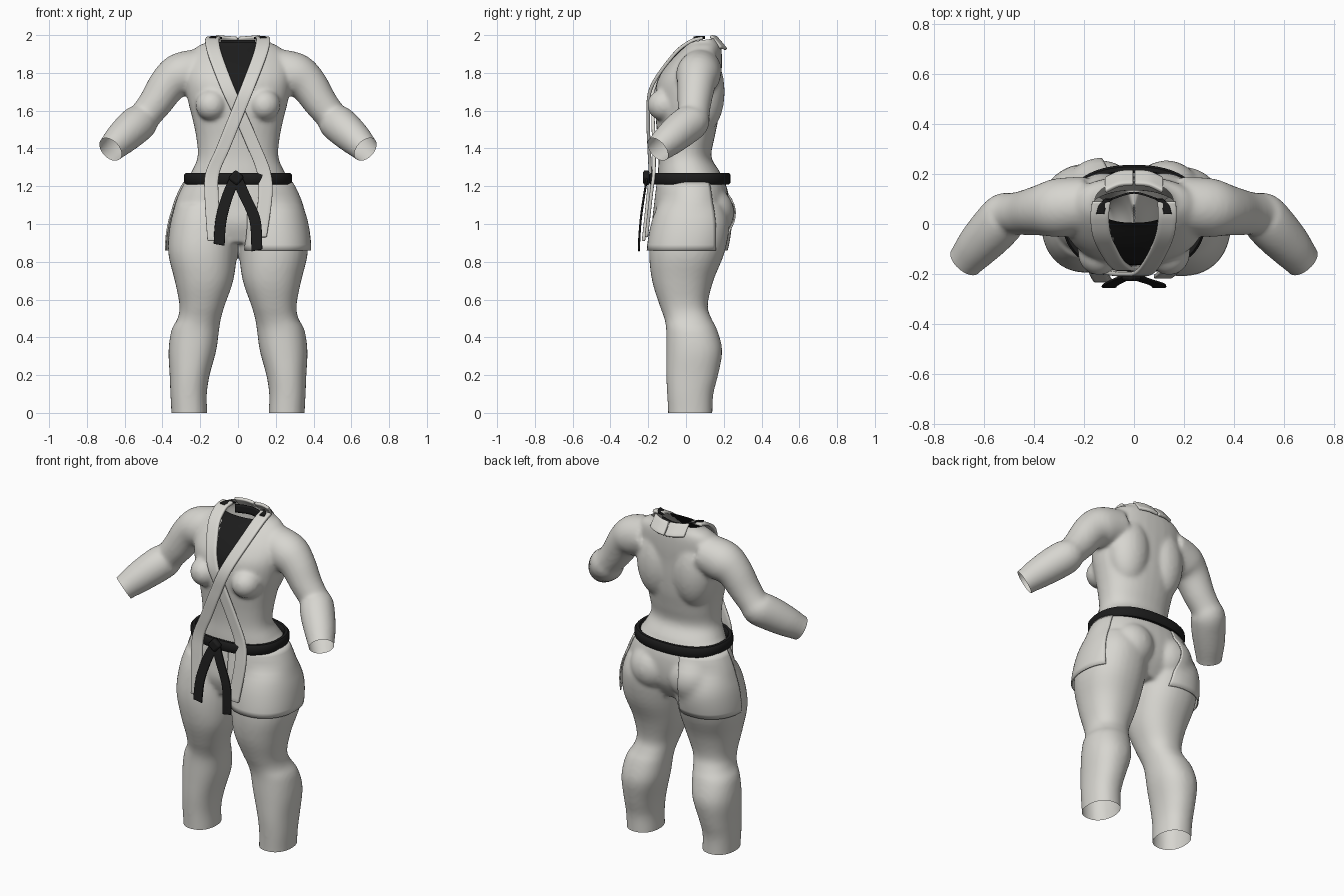
import bpy, bmesh, math
from mathutils import Vector, Matrix
from mathutils.bvhtree import BVHTree

if "Cube" in bpy.data.objects:
    bpy.data.objects.remove(bpy.data.objects["Cube"])


def material(name, rgb):
    m = bpy.data.materials.new(name)
    m.use_nodes = True
    m.diffuse_color = (*rgb, 1)
    m.node_tree.nodes["Principled BSDF"].inputs["Base Color"].default_value = (*rgb, 1)
    return m


CLOTH = material("off white cotton", (0.68, 0.67, 0.63))
BLACK = material("black cloth", (0.012, 0.012, 0.012))


def spline(pts, n=4):
    """Smooth curve through tuples of any length."""
    pts = [Vector(p) for p in pts]
    pts = [pts[0]] + pts + [pts[-1]]
    out = []
    for a, b, c, d in zip(pts, pts[1:], pts[2:], pts[3:]):
        for i in range(n):
            t = i / n
            out.append(b + 0.5 * t * ((c - a) + t * ((2 * a - 5 * b + 4 * c - d)
                                                    + t * (3 * (b - c) + d - a))))
    return out + [pts[-1]]


def loft(bm, rings):
    """Skin a closed tube over rings of points."""
    rows = [[bm.verts.new(p) for p in r] for r in rings]
    n = len(rows[0])
    for a, b in zip(rows, rows[1:]):
        for i in range(n):
            j = (i + 1) % n
            bm.faces.new((a[i], a[j], b[j], b[i]))
    bm.faces.new(rows[0][::-1])
    bm.faces.new(rows[-1])


ANGLES = [math.tau * i / 32 for i in range(32)]


def upright(bm, rows, side=1, power=0.9):
    """Rows are height, x from, x to, y front, y back."""
    rings = []
    for z, x0, x1, y0, y1 in spline(rows):
        f = lambda v: math.copysign(abs(v) ** power, v)
        rings.append([(side * ((x0 + x1) / 2 + (x1 - x0) / 2 * f(math.cos(a))),
                       (y0 + y1) / 2 + (y1 - y0) / 2 * f(math.sin(a)), z) for a in ANGLES])
    loft(bm, rings)


def limb(bm, pts, side):
    """Points are x, y, z, radius along a bent limb."""
    path = spline(pts)
    rings = []
    for i, p in enumerate(path):
        t = (path[min(i + 1, len(path) - 1)] - path[max(i - 1, 0)]).xyz.normalized()
        u = t.cross(Vector((0, 0, 1))).normalized()
        v = u.cross(t)
        ring = [p.xyz + p.w * (u * math.cos(a) + v * math.sin(a)) for a in ANGLES]
        rings.append([(side * q.x, q.y, q.z) for q in ring])
    loft(bm, rings)


def bulge(bm, centre, size):
    bmesh.ops.create_uvsphere(bm, u_segments=24, v_segments=16, radius=1,
                              matrix=Matrix.Translation(centre) @ Matrix.Diagonal((*size, 1)))


def finish(name, bm, mats, thickness=0, bevel=0):
    bmesh.ops.recalc_face_normals(bm, faces=bm.faces[:])
    me = bpy.data.meshes.new(name)
    bm.to_mesh(me)
    bm.free()
    ob = bpy.data.objects.new(name, me)
    bpy.context.collection.objects.link(ob)
    for m in mats:
        me.materials.append(m)
    if thickness:
        mod = ob.modifiers.new("thickness", "SOLIDIFY")
        mod.thickness, mod.offset = thickness, 0
    if bevel:
        mod = ob.modifiers.new("soft edge", "BEVEL")
        mod.width, mod.segments = bevel, 2
    bpy.ops.object.select_all(action="DESELECT")
    ob.select_set(True)
    bpy.context.view_layer.objects.active = ob
    bpy.ops.object.shade_smooth_by_angle(angle=math.radians(40))
    return ob


# Jacket torso and hips
bm = bmesh.new()
upright(bm, [(1.1, -.28, .28, -.15, .18), (1.25, -.255, .255, -.15, .19), (1.35, -.215, .215, -.145, .135),
             (1.45, -.22, .22, -.15, .15), (1.55, -.24, .24, -.16, .17), (1.65, -.265, .265, -.165, .18),
             (1.75, -.28, .28, -.155, .185), (1.83, -.28, .28, -.11, .19), (1.9, -.255, .255, -.05, .19),
             (1.94, -.215, .215, -.01, .185), (1.97, -.16, .16, .01, .175), (2.04, -.13, .13, .03, .15)])
upright(bm, [(1.27, -.25, .25, -.13, .18), (1.2, -.295, .295, -.15, .215), (1.1, -.335, .335, -.16, .225),
             (1.0, -.35, .35, -.165, .21), (.9, -.33, .33, -.13, .15)])
ARM = [(.18, .08, 1.82, .11), (.3, .065, 1.79, .118), (.37, .055, 1.74, .102), (.435, .045, 1.645, .09),
       (.49, .04, 1.575, .084), (.515, .03, 1.545, .096), (.56, -.02, 1.505, .097),
       (.62, -.085, 1.45, .088), (.675, -.15, 1.395, .072), (.72, -.2, 1.35, .066)]
LEG = [(1.1, .02, .33, -.14, .2), (1.0, .0, .36, -.175, .23), (.85, .005, .37, -.195, .205),
       (.7, .025, .335, -.18, .145), (.57, .07, .31, -.14, .115), (.5, .09, .32, -.115, .135),
       (.44, .1, .352, -.105, .165), (.33, .115, .368, -.105, .192), (.2, .15, .362, -.105, .17),
       (.1, .165, .358, -.1, .145), (0, .163, .353, -.095, .14), (-.06, .163, .353, -.095, .14)]
for s in (-1, 1):
    limb(bm, ARM, s)
    upright(bm, LEG, s)
    bulge(bm, (s * .14, -.115, 1.63), (.085, .09, .085))
    bulge(bm, (s * .12, .09, 1.7), (.13, .115, .22))
    bulge(bm, (s * .13, .12, 1.06), (.14, .135, .14))
raw = finish("body_form", bm, [])
mod = raw.modifiers.new("merge", "REMESH")
mod.mode, mod.voxel_size = "VOXEL", 0.011
mod = raw.modifiers.new("relax", "SMOOTH")
mod.factor, mod.iterations = 0.5, 10
merged = raw.evaluated_get(bpy.context.evaluated_depsgraph_get()).to_mesh()
bm = bmesh.new()
bm.from_mesh(merged)
bpy.data.objects.remove(raw)


def trim(point, normal, near):
    """Cut an open end where the near test holds."""
    verts = {v for v in bm.verts if near(v.co)}
    edges = [e for e in bm.edges if verts.issuperset(e.verts)]
    faces = [f for f in bm.faces if verts.issuperset(f.verts)]
    bmesh.ops.bisect_plane(bm, geom=list(verts) + edges + faces, plane_co=point,
                           plane_no=normal, clear_outer=True)


trim((0, 0, 0), (0, 0, -1), lambda c: c.z < .1)
trim((0, .1, 1.975), (0, -.15, 1), lambda c: c.z > 1.9)
for s in (-1, 1):
    trim((s * .675, -.15, 1.395), (s * .055, -.062, -.052), lambda c: s * c.x > .57)
# Dark undershirt in the neck opening
for f in bm.faces:
    c = f.calc_center_median()
    f.smooth = True
    f.material_index = int(c.z > 1.62 and c.y < .06 and abs(c.x) < .015 + (c.z - 1.66) * .32)
tree = BVHTree.FromBMesh(bm)
finish("jacket_and_trousers", bm, [CLOTH, BLACK])


def ribbon(name, pts, width, mat, thickness=.018, cling=False, bevel=.006):
    """Strip along x, y, z points; it may cling to the front of the body."""
    b = bmesh.new()
    rows = []
    for p in spline(pts, 6):
        row = []
        for k in (-.5, -.25, 0, .25, .5):
            q = p + Vector(width) * k
            if cling:
                hit = tree.ray_cast(Vector((q.x, -1, q.z)), Vector((0, 1, 0)))[0]
                if hit and hit.y < .1:
                    q.y = min(q.y, hit.y - .008)
            row.append(b.verts.new(q))
        rows.append(row)
    for r0, r1 in zip(rows, rows[1:]):
        for i in range(4):
            b.faces.new((r0[i], r0[i + 1], r1[i + 1], r1[i]))
    return finish(name, b, [mat], thickness, bevel)


# Crossed lapels, the left one on top
ribbon("left_lapel", [(.13, .09, 1.985), (.133, .02, 1.965), (.115, -.07, 1.89), (.05, -.185, 1.72),
                      (-.015, -.2, 1.56), (-.08, -.195, 1.4), (-.135, -.19, 1.27), (-.14, -.2, 1.15),
                      (-.125, -.225, .91)], (.074, 0, 0), CLOTH, cling=True)
ribbon("right_lapel", [(-.13, .09, 1.985), (-.137, .02, 1.965), (-.12, -.07, 1.89), (-.055, -.17, 1.72),
                       (.01, -.175, 1.58), (.08, -.17, 1.42), (.135, -.17, 1.28), (.145, -.185, 1.15),
                       (.115, -.21, .93)], (.074, 0, 0), CLOTH, cling=True)
# Collar at the nape
for s, label in ((1, "left"), (-1, "right")):
    ribbon(label + "_collar_back", [(s * .003, .185, 1.955), (s * .06, .18, 1.96), (s * .115, .155, 1.965)],
           (0, .055, -.065), CLOTH)
    ribbon(label + "_collar_lining", [(s * .135, .04, 1.985), (s * .125, .075, 1.988), (s * .1, .1, 1.988)],
           (s * .03, 0, .006), BLACK, .01, bevel=0)
ribbon("nape_lining", [(-.09, .1, 1.95), (0, .125, 1.95), (.09, .1, 1.95)], (0, 0, .05), BLACK, .008, bevel=0)


def skirt(name, start, end):
    """Flap hanging off the hips between two angles."""
    b = bmesh.new()
    rows = []
    for i in range(13):
        z = 1.22 - .36 * i / 12
        row = []
        for j in range(31):
            a = math.radians(start + (end - start) * j / 30)
            d = Vector((math.cos(a), math.sin(a), 0))
            hit = tree.ray_cast(Vector((0, .02, z)) + d, -d)[0]
            row.append(b.verts.new(hit + d * (.004 + .01 * i / 12)))
        rows.append(row)
    for r0, r1 in zip(rows, rows[1:]):
        for j in range(30):
            b.faces.new((r0[j], r0[j + 1], r1[j + 1], r1[j]))
    finish(name, b, [CLOTH], .008)


skirt("left_skirt_flap", -76, 22)
skirt("right_skirt_flap", 118, 182)

# Belt: rounded band, knot and two hanging tails
bm = bmesh.new()
PROFILE = [(-.016, -.02), (-.016, .02), (-.008, .03), (.008, .03), (.016, .02), (.016, -.02), (.008, -.03), (-.008, -.03)]
rows = []
for i in range(64):
    a = math.tau * i / 64
    c, s = math.cos(a), math.sin(a)
    c, s = (math.copysign(abs(v) ** .85, v) for v in (c, s))
    rows.append([bm.verts.new(((.27 + r) * c, .02 + (.2 + r) * s, 1.24 + h)) for r, h in PROFILE])
for i in range(64):
    for j in range(8):
        k, n = (j + 1) % 8, (i + 1) % 64
        bm.faces.new((rows[i][j], rows[n][j], rows[n][k], rows[i][k]))
finish("belt", bm, [BLACK])
bm = bmesh.new()
bmesh.ops.create_cube(bm, size=1, matrix=Matrix.Translation((-.01, -.21, 1.245)) @ Matrix.Rotation(.7, 4, "Y")
                      @ Matrix.Diagonal((.062, .035, .062, 1)))
finish("belt_knot", bm, [BLACK], bevel=.012)
for s, label, drop in ((1, "left", .86), (-1, "right", .89)):
    ribbon(label + "_belt_tail", [(-.01, -.205, 1.25), (s * .045 - .01, -.222, 1.15), (s * .09, -.24, 1.02),
                                  (s * .1, -.25, drop)], (.058, 0, s * .01), BLACK, .01, bevel=.003)
